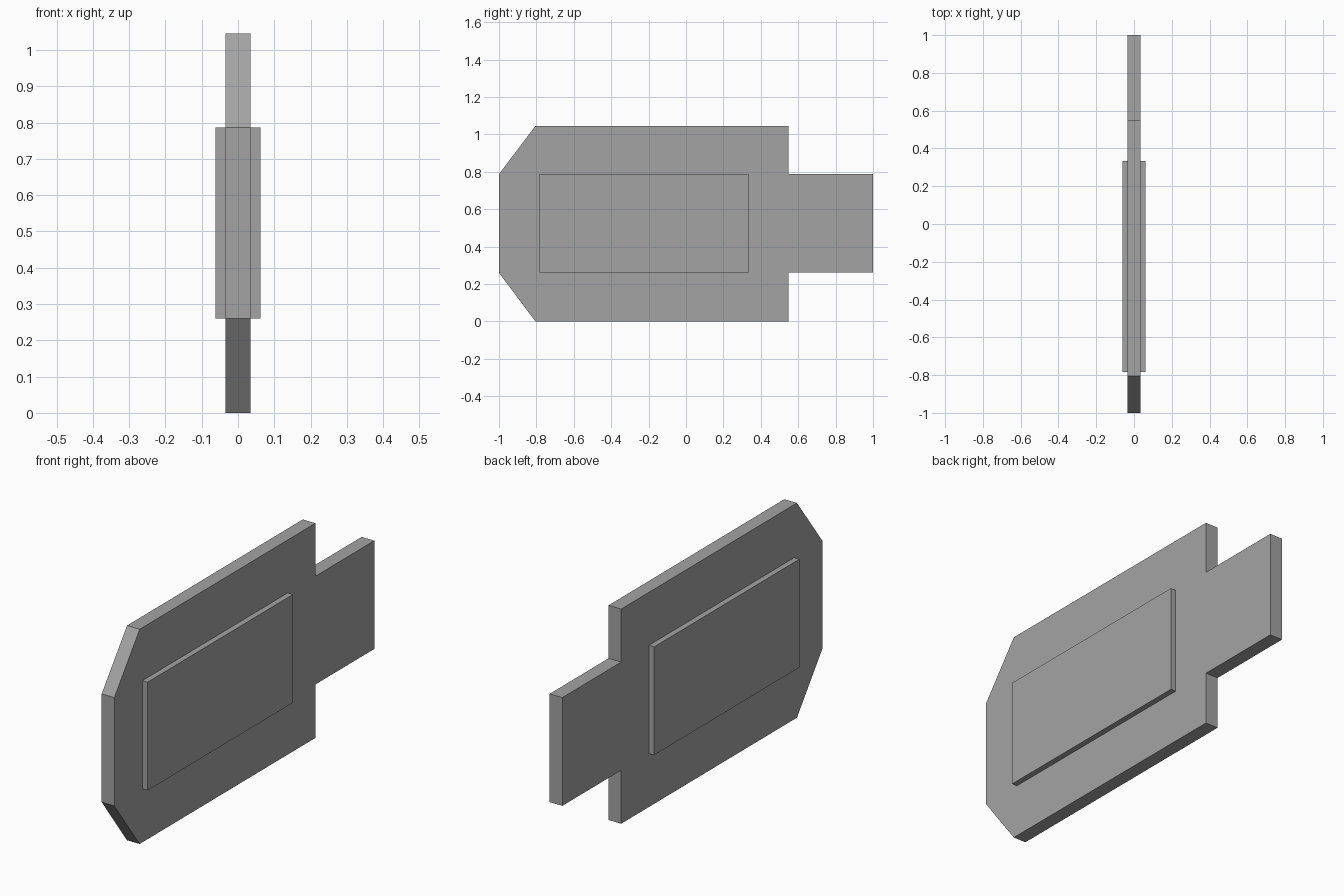
import bpy
import bmesh

cube = bpy.data.objects.get("Cube")
if cube:
    bpy.data.objects.remove(cube, do_unlink=True)

HALF = 0.034       # half thickness of the main plate
RAISED = 0.062     # outer face of the side panels
LOW, HIGH, TOP = 0.26, 0.787, 1.045

grey = bpy.data.materials.new("grey")
grey.use_nodes = True
colour = (0.37, 0.37, 0.37, 1)
grey.diffuse_color = colour
grey.node_tree.nodes["Principled BSDF"].inputs["Base Color"].default_value = colour


def slab(name, outline, x0, x1):
    """Extrude a (y, z) outline from x0 to x1."""
    bm = bmesh.new()
    face = bm.faces.new([bm.verts.new((x0, y, z)) for y, z in outline])
    out = bmesh.ops.extrude_face_region(bm, geom=[face])
    moved = [v for v in out["geom"] if isinstance(v, bmesh.types.BMVert)]
    bmesh.ops.translate(bm, verts=moved, vec=(x1 - x0, 0, 0))
    bmesh.ops.recalc_face_normals(bm, faces=bm.faces)
    mesh = bpy.data.meshes.new(name)
    bm.to_mesh(mesh)
    bm.free()
    mesh.materials.append(grey)
    obj = bpy.data.objects.new(name, mesh)
    bpy.context.collection.objects.link(obj)
    return obj


# Main plate: chamfered front corners and a narrower tab at the back
lower = [(-1, LOW), (-0.805, 0), (0.547, 0), (0.547, LOW), (1, LOW)]
upper = [(y, TOP if z == 0 else HIGH) for y, z in reversed(lower)]
slab("main_plate", lower + upper, -HALF, HALF)

# Raised rectangular panel on each side
panel = [(-0.784, LOW), (0.334, LOW), (0.334, HIGH), (-0.784, HIGH)]
for side, sign in (("left", 1), ("right", -1)):
    slab(side + "_panel", panel, sign * HALF, sign * RAISED)
